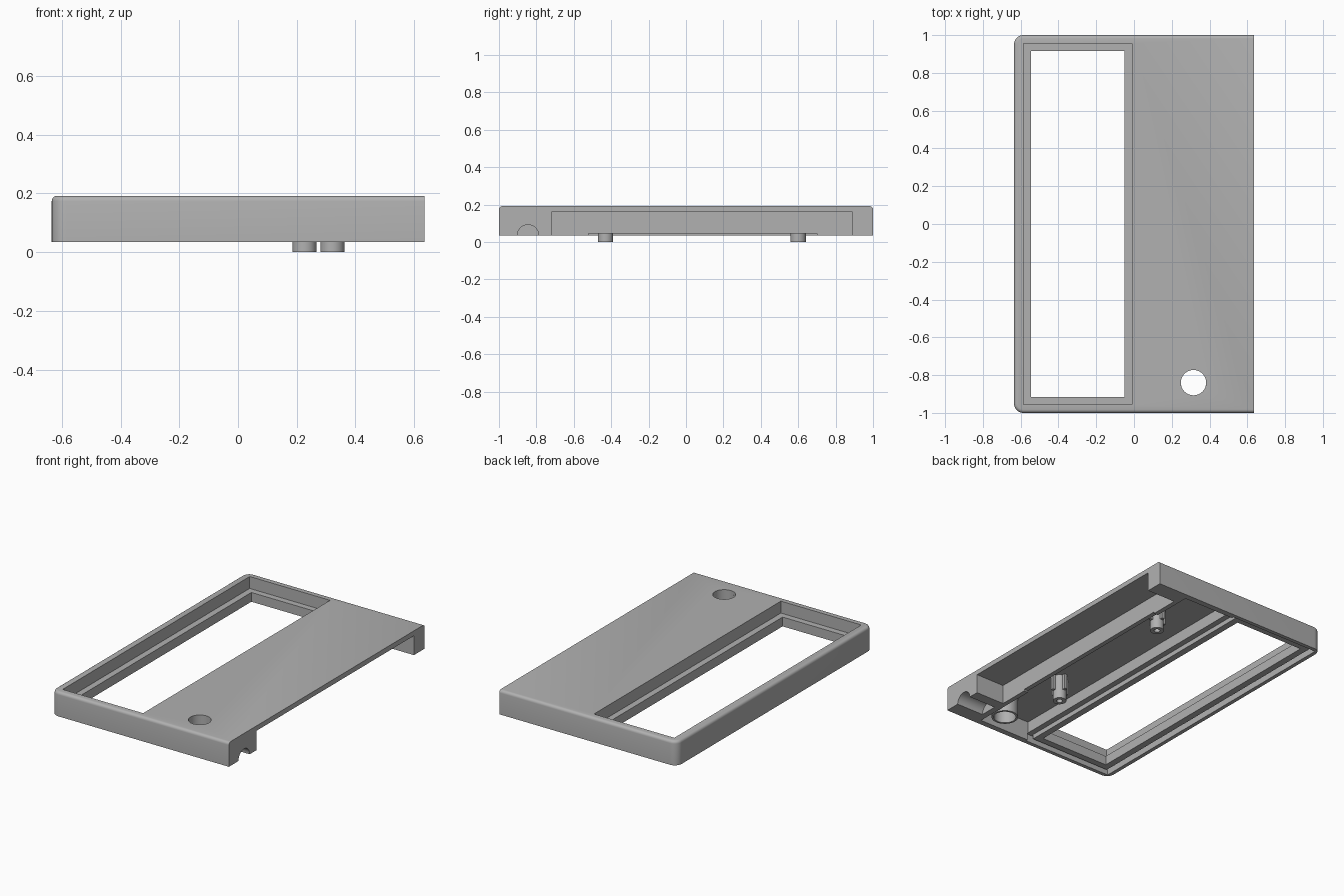
import bpy, bmesh, math
from mathutils import Matrix, Vector

start = bpy.data.objects.get("Cube")
if start:
    bpy.data.objects.remove(start, do_unlink=True)

grey = bpy.data.materials.new("mid_grey_plastic")
grey.use_nodes = True
grey.diffuse_color = (0.44, 0.44, 0.44, 1)
grey.node_tree.nodes["Principled BSDF"].inputs["Base Color"].default_value = (0.44, 0.44, 0.44, 1)

BASE, TOP, CEILING = 0.035, 0.192, 0.16
X, Y = 0.635, 1.0


def finish(bm, name):
    bmesh.ops.recalc_face_normals(bm, faces=bm.faces)
    mesh = bpy.data.meshes.new(name)
    bm.to_mesh(mesh)
    bm.free()
    mesh.materials.append(grey)
    ob = bpy.data.objects.new(name, mesh)
    bpy.context.collection.objects.link(ob)
    return ob


def activate(ob):
    bpy.ops.object.select_all(action='DESELECT')
    ob.select_set(True)
    bpy.context.view_layer.objects.active = ob


def smooth(ob):
    activate(ob)
    bpy.ops.object.shade_smooth_by_angle(angle=math.radians(35))


def box(name, x0, x1, y0, y1, z0, z1):
    bm = bmesh.new()
    bmesh.ops.create_cube(bm, size=1)
    bmesh.ops.scale(bm, vec=(x1 - x0, y1 - y0, z1 - z0), verts=bm.verts)
    bmesh.ops.translate(bm, vec=((x0 + x1) / 2, (y0 + y1) / 2, (z0 + z1) / 2), verts=bm.verts)
    return finish(bm, name)


def rod(name, centre, radius, length, along_x=False):
    bm = bmesh.new()
    turn = Matrix.Rotation(math.pi / 2, 4, 'Y') if along_x else Matrix()
    bmesh.ops.create_cone(bm, cap_ends=True, segments=48, radius1=radius, radius2=radius,
                          depth=length, matrix=Matrix.Translation(centre) @ turn)
    return finish(bm, name)


def lathe(name, profile, x, y):
    bm = bmesh.new()
    verts = [bm.verts.new((r, 0, z)) for r, z in profile]
    edges = [bm.edges.new((a, b)) for a, b in zip(verts, verts[1:])]
    bmesh.ops.spin(bm, geom=verts + edges, cent=(0, 0, 0), axis=(0, 0, 1),
                   angle=math.tau, steps=40, use_merge=False)
    bmesh.ops.remove_doubles(bm, verts=bm.verts, dist=1e-5)
    bmesh.ops.translate(bm, vec=(x, y, 0), verts=bm.verts)
    ob = finish(bm, name)
    smooth(ob)
    return ob


def cut(target, cutter):
    cutter.hide_render = True
    mod = target.modifiers.new("cut", 'BOOLEAN')
    mod.operation = 'DIFFERENCE'
    mod.solver = 'EXACT'
    mod.object = cutter
    activate(target)
    bpy.ops.object.modifier_apply(modifier=mod.name)
    bpy.data.objects.remove(cutter, do_unlink=True)


# Outer body: two rounded corners on the window side, square open side
bm = bmesh.new()
outline = [(X, -Y), (X, Y)]
radius = 0.05
for sy, first in ((1, 90), (-1, 180)):
    for i in range(9):
        a = math.radians(first + i * 90 / 8)
        outline.append((-X + radius + radius * math.cos(a), sy * (Y - radius) + radius * math.sin(a)))
face = bm.faces.new([bm.verts.new((x, y, BASE)) for x, y in outline])
up = bmesh.ops.extrude_face_region(bm, geom=[face])
bmesh.ops.translate(bm, vec=(0, 0, TOP - BASE), verts=[v for v in up["geom"] if isinstance(v, bmesh.types.BMVert)])
rim = [e for e in bm.edges if all(v.co.z > TOP - 0.001 for v in e.verts)
       and not all(v.co.x > X - 0.001 for v in e.verts)]
bmesh.ops.bevel(bm, geom=rim, offset=0.018, segments=4, profile=0.5, affect='EDGES')
shell = finish(bm, "case_shell")

# Openings and hollows
for bounds in (
    (-0.585, -0.01, -0.955, 0.955, 0, 0.3),        # window
    (-0.61, 0.034, -0.975, 0.975, 0, 0.085),       # pocket under the window frame
    (0.03, 0.40, -0.962, 0.962, 0, CEILING),       # main cavity
    (0.43, 0.8, -0.72, 0.89, 0, CEILING),          # side compartment, open at the edge
    (0.385, 0.45, -0.52, 0.70, 0, 0.046),          # shallow notch under the divider
):
    cut(shell, box("cutter", *bounds))
cut(shell, rod("cutter", (0.315, -0.84, 0.15), 0.067, 0.4))
cut(shell, rod("cutter", (0.62, -0.845, BASE), 0.057, 0.36, along_x=True))
smooth(shell)

# Stepped lip around the window
lip = box("window_lip", -0.588, -0.007, -0.958, 0.958, 0.055, 0.115)
cut(lip, box("cutter", -0.545, -0.05, -0.915, 0.915, 0, 0.3))

# Collar below the round hole
lathe("hole_collar", [(0.067, 0.17), (0.067, BASE), (0.08, BASE), (0.08, 0.17), (0.067, 0.17)], 0.315, -0.84)

# Screw posts with crossed ribs
for name, x, y in (("front", 0.227, -0.43), ("rear", 0.322, 0.60)):
    lathe(name + "_post", [(0, 0.06), (0.018, 0.06), (0.018, 0), (0.041, 0), (0.041, 0.17), (0, 0.17)], x, y)
    for label, hx, hy in (("cross", 0.06, 0.01), ("long", 0.01, 0.06)):
        box(f"{name}_{label}_rib", x - hx, x + hx, y - hy, y + hy, 0.06, 0.17)
